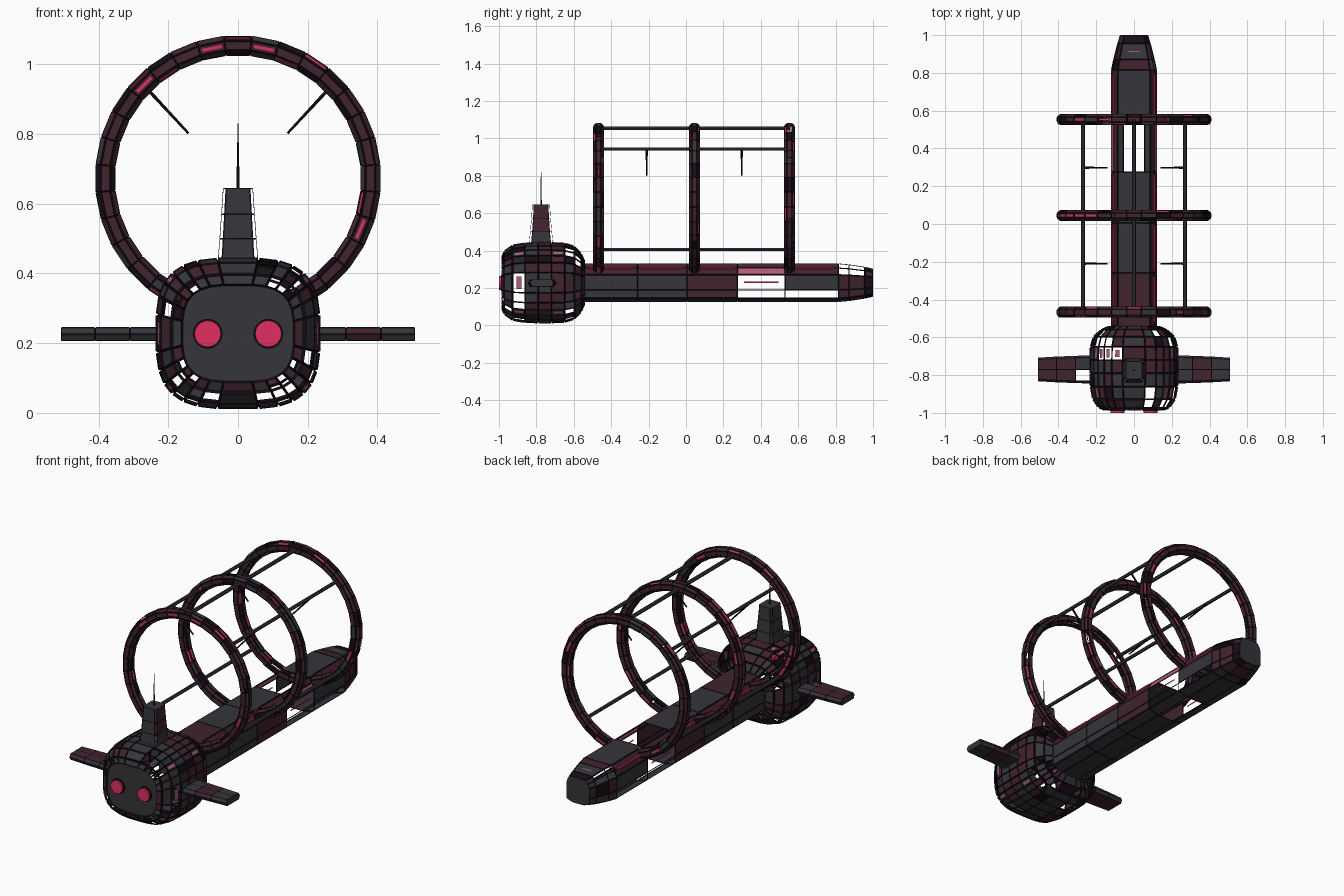
import bpy, bmesh, math, random
from mathutils import Vector

random.seed(7)
if "Cube" in bpy.data.objects:
    bpy.data.objects.remove(bpy.data.objects["Cube"])

# Flat colours
COLOURS = {
    "seam_black": (0.008, 0.004, 0.008),
    "charcoal": (0.036, 0.036, 0.043),
    "maroon": (0.052, 0.017, 0.026),
    "hot_pink": (0.75, 0.028, 0.12),
    "dusty_pink": (0.45, 0.1, 0.19),
}
BLACK, GREY, MAROON, PINK, DUSTY = range(5)
OPEN = None  # a plate left out, so its frame stands open
MATS = []
for label, rgb in COLOURS.items():
    m = bpy.data.materials.new(label)
    m.use_nodes = True
    m.diffuse_color = (*rgb, 1)
    m.node_tree.nodes["Principled BSDF"].inputs["Base Color"].default_value = (*rgb, 1)
    MATS.append(m)


def finish(name, bm):
    me = bpy.data.meshes.new(name)
    bm.to_mesh(me)
    bm.free()
    for m in MATS:
        me.materials.append(m)
    ob = bpy.data.objects.new(name, me)
    bpy.context.collection.objects.link(ob)
    return ob


def loft(name, rings, choose, seam=0.004, depth=0.004, loop=False, border=0.3, cap=GREY):
    """Skin a row of rings, then raise every face into a plate with dark seams.
    choose(centre, normal) gives the plate colour or OPEN, and the lamp colour or None.
    border is the margin round a lamp, as a share of the plate's shortest edge."""
    bm = bmesh.new()
    rows = [[bm.verts.new(p) for p in ring] for ring in rings]
    count = len(rows[0])
    pairs = list(zip(rows, rows[1:] + rows[:1])) if loop else list(zip(rows, rows[1:]))
    plates = [bm.faces.new((a[i], a[(i + 1) % count], b[(i + 1) % count], b[i]))
              for a, b in pairs for i in range(count)]
    if not loop:
        for row in (rows[0], rows[-1]):
            bm.faces.new(row).material_index = cap
    bmesh.ops.recalc_face_normals(bm, faces=bm.faces)
    picks = [choose(f.calc_center_median(), f.normal.copy()) for f in plates]
    if seam:
        bmesh.ops.inset_individual(bm, faces=plates, thickness=seam, depth=depth,
                                   use_even_offset=True)
    removed = []
    for f, (colour, lamp) in zip(plates, picks):
        if colour is not OPEN:
            f.material_index = colour
        frame = [f]
        if lamp is not None:
            margin = border * min(e.calc_length() for e in f.edges)
            frame = bmesh.ops.inset_individual(bm, faces=[f], thickness=margin,
                                               use_even_offset=True)["faces"]
            f.material_index = lamp
        if colour is OPEN:
            removed += [g for g in frame if lamp is None or g is not f]
    if removed:
        bmesh.ops.delete(bm, geom=removed, context="FACES")
    return finish(name, bm)


def rod(name, start, end, r, colour, sides=6, tip=None):
    start, end = Vector(start), Vector(end)
    turn = (end - start).to_track_quat("Z", "Y")
    tip = r if tip is None else tip
    rings = [[p + turn @ Vector((k * math.cos(t), k * math.sin(t), 0))
              for t in (math.tau * i / sides for i in range(sides))]
             for p, k in ((start, r), (end, tip))]
    return loft(name, rings, lambda c, n: (colour, None), seam=0, cap=colour)


# Head: rounded box of raised plates
HEAD_Z = 0.228


def squircle(y, a, c, n=28):
    pts = []
    for i in range(n):
        t = math.tau * (i + 0.5) / n
        x, z = math.cos(t), math.sin(t)
        pts.append((math.copysign(abs(x) ** 0.62, x) * a, y,
                    HEAD_Z + math.copysign(abs(z) ** 0.62, z) * c))
    return pts


def head_colour(c, n):
    dz = abs(c.z - HEAD_Z)
    # Framed lamps: one amid each side, two on the roof over open floor frames
    if dz < 0.03 and -0.92 < c.y < -0.86:
        return OPEN, DUSTY
    if abs(n.z) > 0.7 and -0.18 < c.x < -0.06 and -0.72 < c.y < -0.65:
        return OPEN, DUSTY if n.z > 0 else None
    pick = random.choices((GREY, MAROON, BLACK), (45, 42, 5))[0]
    # Small lamps near the corners of the sides
    if 0.14 < dz < 0.165 and (-0.92 < c.y < -0.86 or -0.72 < c.y < -0.65):
        return pick, DUSTY
    # Open frames on the bevelled corners
    corner = abs(n.y) > 0.15 and abs(c.x) > 0.07 and dz > 0.06
    if corner and random.random() < 0.55:
        return OPEN, None
    return pick, None


profile = [(-0.98, 0.158, 0.137), (-0.968, 0.187, 0.166), (-0.925, 0.215, 0.197),
           (-0.86, 0.227, 0.208), (-0.79, 0.229, 0.21), (-0.72, 0.229, 0.21),
           (-0.65, 0.227, 0.207), (-0.6, 0.212, 0.192), (-0.565, 0.175, 0.155),
           (-0.545, 0.13, 0.11)]
loft("head", [squircle(*p) for p in profile], head_colour, seam=0.003, depth=0.008, border=0.27)

# Eyes
for side, label in ((1, "left"), (-1, "right")):
    x = side * 0.087
    rod(label + "_eye_rim", (x, -0.97, 0.227), (x, -0.99, 0.227), 0.043, BLACK, 16)
    rod(label + "_eye", (x, -0.97, 0.227), (x, -1.0, 0.227), 0.038, PINK, 16)

# Side fins
for side, label in ((1, "left"), (-1, "right")):
    def fin_colour(c, n, side=side):
        if side < 0:
            if abs(n.z) > 0.9 and c.x > -0.32 and c.y < -0.77:
                return OPEN, None
            return (MAROON if c.x < -0.3 and abs(n.z) > 0.9 else GREY), None
        return (MAROON if 0.3 < c.x < 0.42 else GREY), None

    section = [(-1, 0), (-0.85, 1), (0, 1), (0.85, 1), (1, 0), (0.85, -1), (0, -1), (-0.85, -1)]
    stations = [(0.2, 0.075), (0.31, 0.072), (0.41, 0.068), (0.508, 0.062)]
    loft(label + "_fin", [[(side * x, -0.77 + u * w, 0.226 + v * 0.018) for u, v in section]
                          for x, w in stations], fin_colour, seam=0.003, depth=0.002)


# Mast with open corner frames, and its needle
def mast_colour(c, n):
    if abs(n.x) > 0.4 and abs(n.y) > 0.4:
        return OPEN, None
    return (MAROON if n.x > 0.7 and c.z > 0.5 else GREY), None


mast = [(0.42, 0.058, 0.066), (0.5, 0.052, 0.057), (0.57, 0.047, 0.051), (0.645, 0.042, 0.046)]
quarter = [(0.8, 1), (1, 0.8)]
plan = quarter + [(x, -y) for x, y in reversed(quarter)]
plan += [(-x, -y) for x, y in plan]
loft("mast", [[(u * a, -0.775 + v * b, z) for u, v in plan] for z, a, b in mast],
     mast_colour, seam=0.002, depth=0.001)
rod("mast_needle", (0, -0.775, 0.64), (0, -0.775, 0.83), 0.005, BLACK, tip=0.001)


# Long hull with an open bay and a tapered tail
def hull_colour(c, n):
    low = c.z < 0.19
    side = abs(n.x) > 0.8 and c.z < 0.27
    if c.y > 0.81:
        if 0.3 < n.z < 0.93 and c.y < 0.95:
            return OPEN, None
        lamp = DUSTY if n.z > 0.93 and 0.87 < c.y < 0.95 else None
        return random.choice((MAROON, GREY, MAROON, BLACK)), lamp
    if 0.27 < c.y < 0.53:
        if side:
            return OPEN, None if low else PINK
        if abs(n.z) > 0.98:
            return OPEN, None
        return (GREY if n.z < 0 else DUSTY if c.z < 0.305 else MAROON), None
    if n.z < -0.3:
        return GREY, None
    if side:
        if c.y > 0.53:
            return (OPEN if low else GREY), None
        return (MAROON if c.y > 0 else GREY), None
    if n.z > 0.95:
        return (MAROON if c.y < -0.26 else GREY), None
    return MAROON, None


half = [(0.085, 0.328), (0.105, 0.305), (0.119, 0.27), (0.119, 0.19), (0.119, 0.145),
        (0.055, 0.128)]
outline = half + [(-x, z) for x, z in reversed(half)]
hull_rows = [(y, 1, 1) for y in (-0.56, -0.26, 0.005, 0.275, 0.53, 0.815)]
hull_rows += [(0.87, 0.9, 0.95), (0.955, 0.72, 0.82), (1.0, 0.6, 0.72)]
loft("hull", [[(x * a, y, 0.228 + (z - 0.228) * b) for x, z in outline] for y, a, b in hull_rows],
     hull_colour, seam=0.003, depth=0.003, border=0.45)

# Bright strips along the hull shoulders
for side, label in ((1, "left"), (-1, "right")):
    for i, y in enumerate((-0.4, -0.13, 0.14, 0.67)):
        rod(f"{label}_shoulder_strip_{i}", (side * 0.108, y - 0.12, 0.306),
            (side * 0.108, y + 0.12, 0.306), 0.006, PINK)

# Three large rings
RING_Z, RING_R = 0.673, 0.382


def ring_colour(c, n):
    lamp = PINK if random.random() < 0.09 else None
    if abs(n.y) > 0.9:
        return random.choices((MAROON, GREY, BLACK), (82, 10, 8))[0], lamp
    return random.choices((MAROON, GREY, BLACK, OPEN), (56, 14, 14, 16))[0], lamp


tube = [(-0.026, -0.013), (-0.013, -0.026), (0.013, -0.026), (0.026, -0.013),
        (0.026, 0.013), (0.013, 0.026), (-0.013, 0.026), (-0.026, 0.013)]
RING_Y = {"front_ring": -0.467, "middle_ring": 0.045, "rear_ring": 0.553}
for name, y in RING_Y.items():
    rings = []
    for i in range(32):
        t = math.tau * (i + 0.5) / 32
        rings.append([((RING_R + u) * math.cos(t), y + v, RING_Z + (RING_R + u) * math.sin(t))
                      for u, v in tube])
    loft(name, rings, ring_colour, seam=0.002, depth=0.003, loop=True)

# Rods joining the rings, and inward prongs between them
y0, y1 = RING_Y["front_ring"], RING_Y["rear_ring"]
rod("top_rod", (0, y0, RING_Z + RING_R), (0, y1, RING_Z + RING_R), 0.011, GREY)
for side, label in ((1, "left"), (-1, "right")):
    for z, level in ((0.943, "upper"), (0.405, "lower")):
        rod(f"{label}_{level}_rod", (side * 0.27, y0, z), (side * 0.27, y1, z), 0.01, GREY)
    for y, place in ((-0.21, "front"), (0.298, "rear")):
        rod(f"{label}_{place}_prong", (side * 0.27, y, 0.94), (side * 0.142, y, 0.802),
            0.006, BLACK, tip=0.004)
